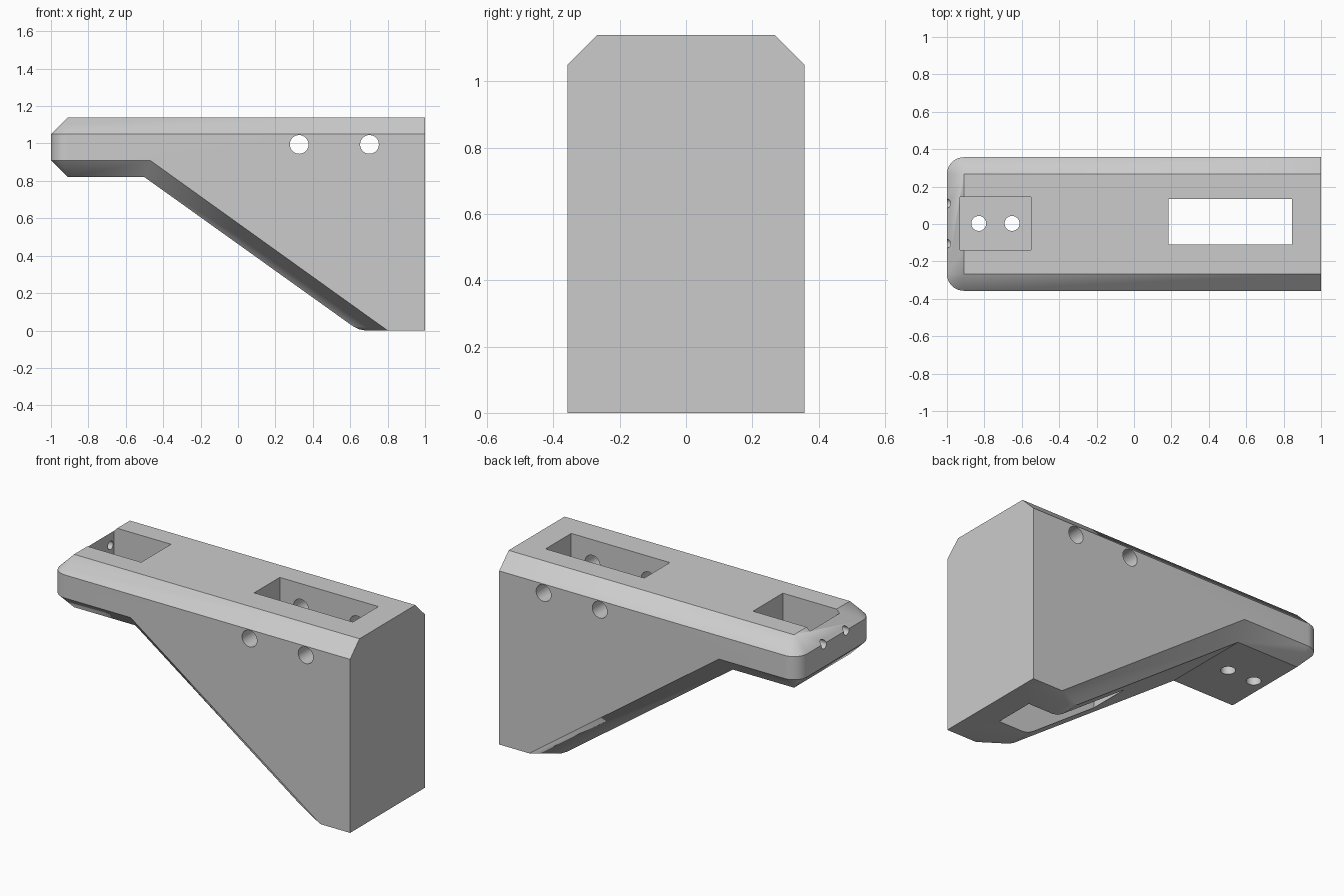
import bpy, bmesh
from math import sin, cos, pi
from mathutils import Matrix

cube = bpy.data.objects.get("Cube")
if cube:
    bpy.data.objects.remove(cube, do_unlink=True)

grey = bpy.data.materials.new("plain_grey")
grey.use_nodes = True
grey.diffuse_color = (0.6, 0.6, 0.6, 1)
grey.node_tree.nodes["Principled BSDF"].inputs["Base Color"].default_value = (0.6, 0.6, 0.6, 1)

C = 0.09                      # chamfer size
W, TOP, LOW = 0.357, 1.14, 0.82
NOSE = -1 + C
STEPS = 10


def make_object(name, bm):
    bmesh.ops.recalc_face_normals(bm, faces=bm.faces)
    mesh = bpy.data.meshes.new(name)
    bm.to_mesh(mesh)
    bm.free()
    obj = bpy.data.objects.new(name, mesh)
    bpy.context.collection.objects.link(obj)
    return obj


# Bracket body: side outline (outer) and chamfered mid outline (inner)
outer = [(NOSE, TOP - C), (1, TOP - C), (1, 0), (0.8, 0), (0.8, 0), (0.8, 0),
         (-0.47, LOW + C), (NOSE, LOW + C)]
inner = [(NOSE, TOP), (1, TOP), (1, 0), (0.68, 0), (0.645, 0.007), (0.61, 0.026),
         (-0.5, LOW), (NOSE, LOW)]

bm = bmesh.new()
cache = {}


def vert(x, y, z):
    key = (round(x, 4), round(y, 4), round(z, 4))
    if key not in cache:
        cache[key] = bm.verts.new(key)
    return cache[key]


def face(*points):
    verts = list(dict.fromkeys(vert(*p) for p in points))
    if len(verts) > 2:
        bm.faces.new(verts)


rows = [(outer, -W), (inner, C - W), (inner, W - C), (outer, W)]
for (pa, ya), (pb, yb) in zip(rows, rows[1:]):
    for i in range(len(pa) - 1):
        (ax, az), (bx, bz) = pa[i], pa[i + 1]
        (cx, cz), (dx, dz) = pb[i + 1], pb[i]
        face((ax, ya, az), (bx, ya, bz), (cx, yb, cz), (dx, yb, dz))
for y in (-W, W):
    face(*[(x, y, z) for x, z in outer])

# Nose: flat end with rounded corners and conical chamfers
for s in (-1, 1):
    arc = [(NOSE - C * cos(t), s * (W - C + C * sin(t)))
           for t in (pi / 2 * k / STEPS for k in range(STEPS + 1))]
    for a, b in zip(arc, arc[1:]):
        face((*a, TOP - C), (*b, TOP - C), (*b, LOW + C), (*a, LOW + C))
        face((*a, TOP - C), (*b, TOP - C), (NOSE, s * (W - C), TOP))
        face((*a, LOW + C), (*b, LOW + C), (NOSE, s * (W - C), LOW))
y = W - C
face((-1, -y, TOP - C), (-1, y, TOP - C), (-1, y, LOW + C), (-1, -y, LOW + C))
face((-1, -y, TOP - C), (-1, y, TOP - C), (NOSE, y, TOP), (NOSE, -y, TOP))
face((-1, -y, LOW + C), (-1, y, LOW + C), (NOSE, y, LOW), (NOSE, -y, LOW))
body = make_object("bracket_body", bm)
body.data.materials.append(grey)


def cut(cutter):
    cutter.hide_render = True
    mod = body.modifiers.new("cut", 'BOOLEAN')
    mod.operation, mod.solver, mod.object = 'DIFFERENCE', 'EXACT', cutter
    graph = bpy.context.evaluated_depsgraph_get()
    mesh = bpy.data.meshes.new_from_object(body.evaluated_get(graph))
    body.modifiers.clear()
    body.data = mesh
    bpy.data.objects.remove(cutter, do_unlink=True)


def cut_box(lo, hi):
    bm = bmesh.new()
    bmesh.ops.create_cube(bm, size=1)
    for v in bm.verts:
        v.co = [(a + b) / 2 + c * (b - a) for a, b, c in zip(lo, hi, v.co)]
    cut(make_object("pocket_cutter", bm))


def cut_hole(axis, centre, radius, start, end):
    """Round hole along an axis; centre gives the other two coordinates."""
    bm = bmesh.new()
    bmesh.ops.create_cone(bm, cap_ends=True, segments=40, radius1=radius,
                          radius2=radius, depth=end - start)
    pos = list(centre)
    pos.insert("xyz".index(axis), (start + end) / 2)
    turn = {"x": Matrix.Rotation(pi / 2, 4, 'Y'),
            "y": Matrix.Rotation(pi / 2, 4, 'X'), "z": Matrix()}[axis]
    bm.transform(Matrix.Translation(pos) @ turn)
    cut(make_object("hole_cutter", bm))


# Through slot and nose pocket
cut_box((0.185, -0.11, -0.2), (0.845, 0.135, 1.4))
cut_box((-0.93, -0.14, 0.92), (-0.55, 0.145, 1.4))

# Wall screws with wide access bores from the slope
for y in (-0.18, 0.195):
    for z in (0.255, 0.63):
        cut_hole("x", (y, z), 0.075, -0.6, 0.8)
        cut_hole("x", (y, z), 0.03, 0.7, 1.2)

# Cross holes, nose pocket floor holes and nose end holes
for x in (0.327, 0.703):
    cut_hole("y", (x, 0.995), 0.05, -0.6, 0.6)
for x in (-0.83, -0.652):
    cut_hole("z", (x, 0.003), 0.04, 0.6, 1.05)
for y in (-0.105, 0.11):
    cut_hole("x", (y, 1.045), 0.025, -1.2, -0.85)

bpy.ops.object.select_all(action='DESELECT')
body.select_set(True)
bpy.context.view_layer.objects.active = body
bpy.ops.object.shade_smooth_by_angle(angle=pi / 6)
